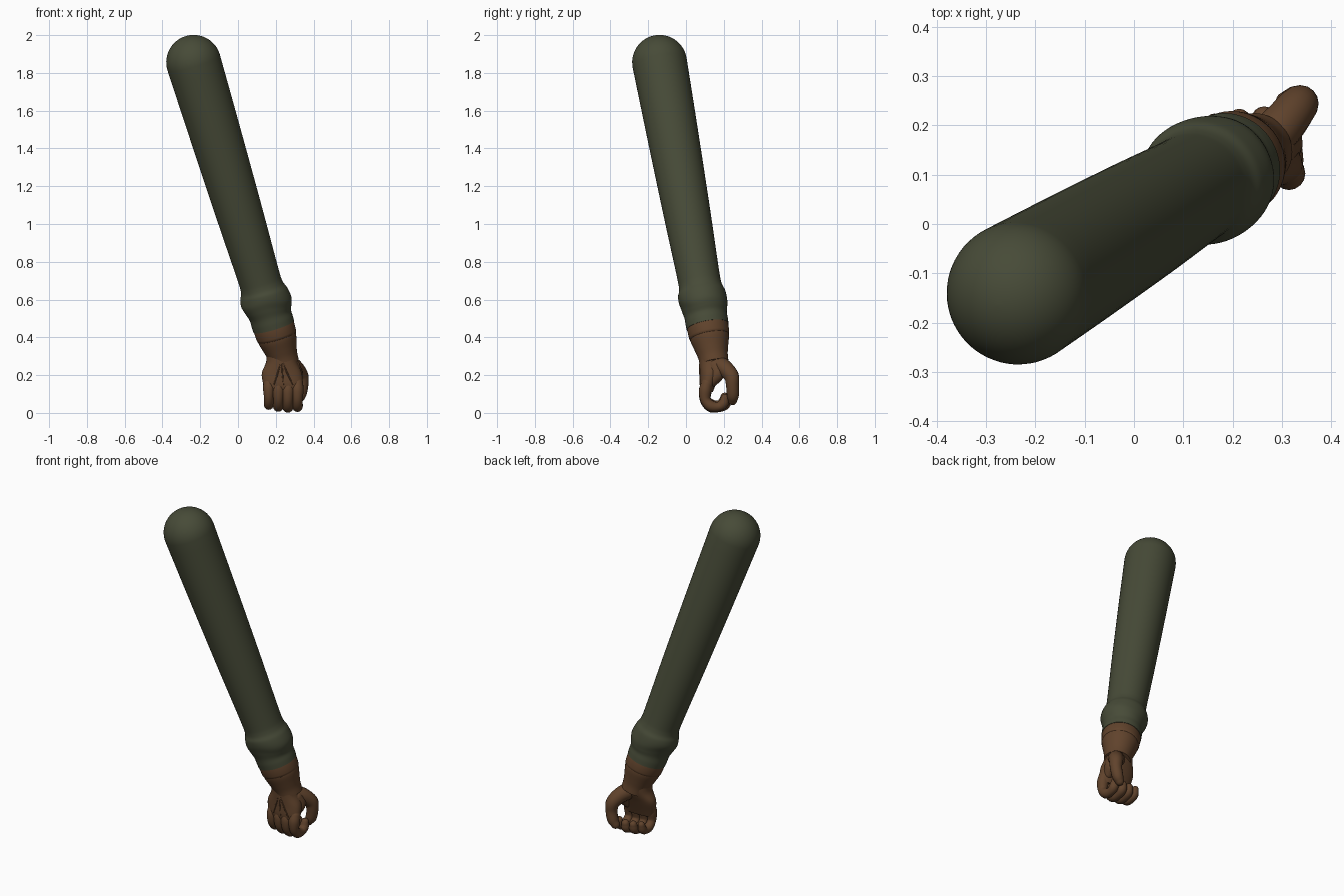
import bpy, bmesh, math
from mathutils import Vector

cube = bpy.data.objects.get("Cube")
if cube:
    bpy.data.objects.remove(cube)


def material(name, colour):
    m = bpy.data.materials.new(name)
    m.use_nodes = True
    m.diffuse_color = (*colour, 1)
    bsdf = next(n for n in m.node_tree.nodes if n.type == 'BSDF_PRINCIPLED')
    bsdf.inputs["Base Color"].default_value = (*colour, 1)
    bsdf.inputs["Roughness"].default_value = 0.8
    return m


GREEN = material("olive cloth", (0.063, 0.070, 0.039))
BROWN = material("brown leather", (0.118, 0.056, 0.025))


def loft(name, rings, mat):
    """Skin a list of equal point rings and close both ends."""
    bm = bmesh.new()
    loops = [[bm.verts.new(p) for p in ring] for ring in rings]
    n = len(loops[0])
    for a, b in zip(loops, loops[1:]):
        for i in range(n):
            j = (i + 1) % n
            bm.faces.new((a[i], a[j], b[j], b[i]))
    bm.faces.new(loops[0])
    bm.faces.new(loops[-1])
    bmesh.ops.recalc_face_normals(bm, faces=bm.faces)
    me = bpy.data.meshes.new(name)
    bm.to_mesh(me)
    bm.free()
    me.materials.append(mat)
    ob = bpy.data.objects.new(name, me)
    bpy.context.collection.objects.link(ob)
    bpy.ops.object.select_all(action='DESELECT')
    ob.select_set(True)
    bpy.context.view_layer.objects.active = ob
    bpy.ops.object.shade_smooth_by_angle(angle=math.radians(50))
    return ob


def spline(keys, steps):
    """Catmull-Rom interpolation through tuples of any length."""
    k = [Vector(p) for p in keys]
    k = [k[0] * 2 - k[1]] + k + [k[-1] * 2 - k[-2]]
    out = []
    for a, b, c, d in zip(k, k[1:], k[2:], k[3:]):
        for i in range(steps):
            t = i / steps
            out.append(0.5 * (2 * b + (c - a) * t + (2 * a - 5 * b + 4 * c - d) * t * t
                              + (3 * b - a - 3 * c + d) * t ** 3))
    return out + [k[-2]]


def ellipse(centre, u, v, n, power=1.0):
    pts = []
    for i in range(n):
        a = math.tau * i / n
        c, s = math.cos(a), math.sin(a)
        pts.append(centre + u * math.copysign(abs(c) ** power, c)
                   + v * math.copysign(abs(s) ** power, s))
    return pts


def digit(name, path, radii, side, mat=BROWN, n=16):
    """Round-ended tube along a path; side is a vector across the bend."""
    pts = [Vector(p[:3]) for p in spline(path, 6)]
    rad = [r.x for r in spline([(r, 0) for r in radii], 6)]
    rings = []
    for i, (p, r) in enumerate(zip(pts, rad)):
        t = (pts[min(i + 1, len(pts) - 1)] - pts[max(i - 1, 0)]).normalized()
        u = (side - t * side.dot(t)).normalized()
        v = t.cross(u)
        ends = [0.0]
        if i == 0:
            ends = [-1.5, -1.2, -0.8, -0.4, 0.0]
        elif i == len(pts) - 1:
            ends = [0.0, 0.4, 0.8, 1.2, 1.5]
        for e in ends:
            q = r * math.cos(e)
            rings.append(ellipse(p + t * r * math.sin(e), u * q, v * q, n))
    return loft(name, rings, mat)


# Arm axis, shared by sleeve and glove cuff
TOP = Vector((-0.235, -0.14, 1.856))
AXIS = (Vector((0.19, 0.115, 0.455)) - TOP).normalized()
U = (Vector((1, 0, 0)) - AXIS * AXIS.x).normalized()
V = AXIS.cross(U)


def turned(name, profile, mat, n=64, wave=0.0):
    """Revolve (distance, radius) pairs about the arm axis, with wavy folds."""
    rings = []
    for s, r in profile:
        ring = []
        for i in range(n):
            a = math.tau * i / n
            fold = math.exp(-((s - 1.36) / 0.06) ** 2) * wave
            d = s + fold * (math.cos(a + 0.6) + 0.4 * math.sin(3 * a))
            q = r + 0.25 * fold * math.sin(2 * a + s * 20)
            ring.append(TOP + AXIS * d + (U * math.cos(a) + V * math.sin(a)) * q)
        rings.append(ring)
    return loft(name, rings, mat)


# Sleeve: domed shoulder, long taper, gathered fold at the hem
R = 0.145
dome = [(-R * math.cos(a), R * math.sin(a))
        for a in (math.pi / 2 * (i + 0.15) / 14 for i in range(14))]
folds = spline([(0.0, R), (0.4, 0.136), (0.85, 0.124), (1.18, 0.113), (1.26, 0.114),
                (1.30, 0.127), (1.345, 0.131), (1.385, 0.122), (1.42, 0.113),
                (1.455, 0.113), (1.483, 0.112)], 6)
turned("sleeve", dome + [tuple(p) for p in folds] + [(1.483, 0.102), (1.46, 0.1)],
       GREEN, wave=0.016)

# Glove cuff band with a stitched step, then the wrist
turned("glove_cuff", [(1.46, 0.102), (1.475, 0.108), (1.485, 0.110), (1.53, 0.108),
                      (1.541, 0.106), (1.544, 0.101), (1.56, 0.099)], BROWN)
wrist = spline([(1.53, 0.104), (1.56, 0.101), (1.61, 0.088), (1.65, 0.079), (1.69, 0.076)], 5)
turned("glove_wrist", [tuple(p) for p in wrist], BROWN)

# Palm: flattened loft from the wrist to the knuckles (x, y, z, half width, half depth)
palm = spline([(0.228, 0.139, 0.33, 0.078, 0.072), (0.232, 0.138, 0.27, 0.083, 0.068),
               (0.232, 0.127, 0.21, 0.106, 0.054), (0.238, 0.115, 0.15, 0.104, 0.042),
               (0.24, 0.112, 0.11, 0.094, 0.030)], 5)
loft("palm", [ellipse(Vector(p[:3]), Vector((p[3], 0, 0)), Vector((0, p[4], 0)), 40, 0.85)
              for p in palm], BROWN)

# Four curled fingers, from little to index
X = Vector((1, 0, 0))
names = ("little_finger", "ring_finger", "middle_finger", "index_finger")
for i, name in enumerate(names):
    x = 0.163 + 0.0505 * i
    size = (0.92, 1.0, 1.04, 1.0)[i]
    lift = (0.012, 0.004, 0.0, 0.003)[i]
    reach = (-0.008, 0.0, 0.004, -0.006)[i]
    curl = [(0.112, 0.155), (0.102, 0.115), (0.103, 0.066), (0.132, 0.034),
            (0.172, 0.030), (0.203 + reach, 0.046), (0.212 + reach, 0.075)]
    radii = [0.030, 0.033, 0.027, 0.029, 0.025, 0.027, 0.022]
    digit(name, [(x, y, z + lift) for y, z in curl], [r * size for r in radii], X)

# Thumb: fleshy base, raised knuckle, tip hanging towards the index finger
digit("thumb", [(0.265, 0.160, 0.262), (0.305, 0.205, 0.235), (0.333, 0.240, 0.195),
                (0.338, 0.246, 0.145), (0.328, 0.248, 0.095), (0.312, 0.246, 0.066)],
      [0.050, 0.045, 0.040, 0.034, 0.032, 0.025], Vector((0.7, -0.7, 0)))
digit("thumb_web", [(0.285, 0.155, 0.245), (0.305, 0.165, 0.205), (0.302, 0.135, 0.165)],
      [0.045, 0.038, 0.030], Vector((1, 0.3, 0)))

# Fine tendon ridges fanning over the back of the hand
for i in range(3):
    x = 0.19 + 0.0505 * i
    digit(f"tendon_{i + 1}", [(0.225 + 0.008 * i, 0.072, 0.262), ((x + 0.23) / 2, 0.074, 0.21),
                              (x, 0.075, 0.15)], [0.002, 0.004, 0.003], X, n=8)
